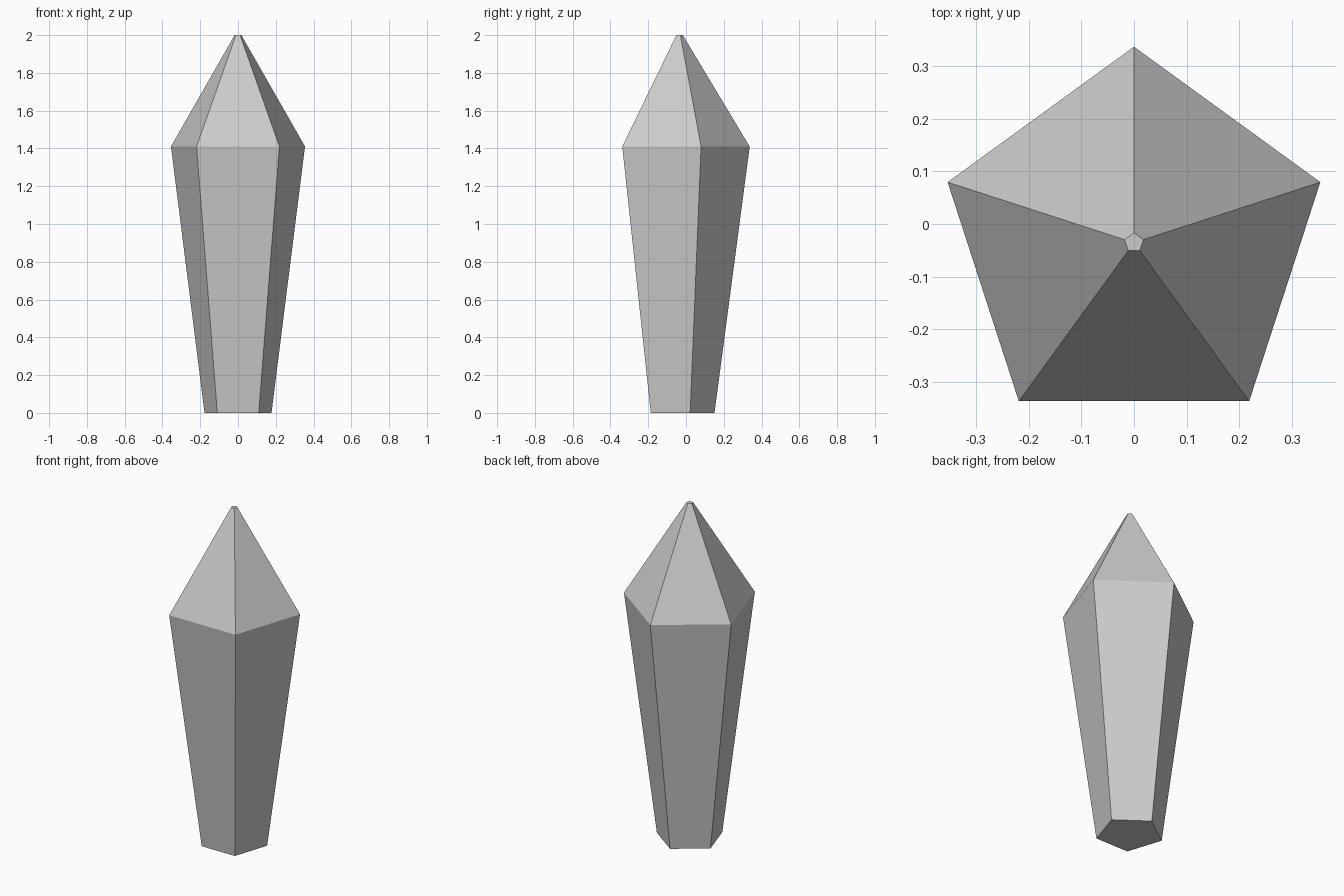
import bpy, bmesh
from math import sin, cos, pi

if "Cube" in bpy.data.objects:
    bpy.data.objects.remove(bpy.data.objects["Cube"])

SIDES = 5
CENTRE_Y = -0.0356
# (radius, height) of each ring: base, shoulder, blunt tip
PROFILE = [(0.1865, 0.0), (0.373, 1.41), (0.0187, 2.0)]

bm = bmesh.new()
rings = []
for r, z in PROFILE:
    rings.append([bm.verts.new((r * cos(pi / 2 + 2 * pi * i / SIDES),
                                CENTRE_Y + r * sin(pi / 2 + 2 * pi * i / SIDES), z))
                  for i in range(SIDES)])

# Flat facets between rings
for low, high in zip(rings, rings[1:]):
    for i in range(SIDES):
        j = (i + 1) % SIDES
        bm.faces.new((low[i], low[j], high[j], high[i]))

# Base and tip caps
bm.faces.new(rings[0][::-1])
bm.faces.new(rings[-1])

# Crystal object
mesh = bpy.data.meshes.new("crystal")
bm.to_mesh(mesh)
bm.free()
bpy.context.collection.objects.link(bpy.data.objects.new("crystal", mesh))
